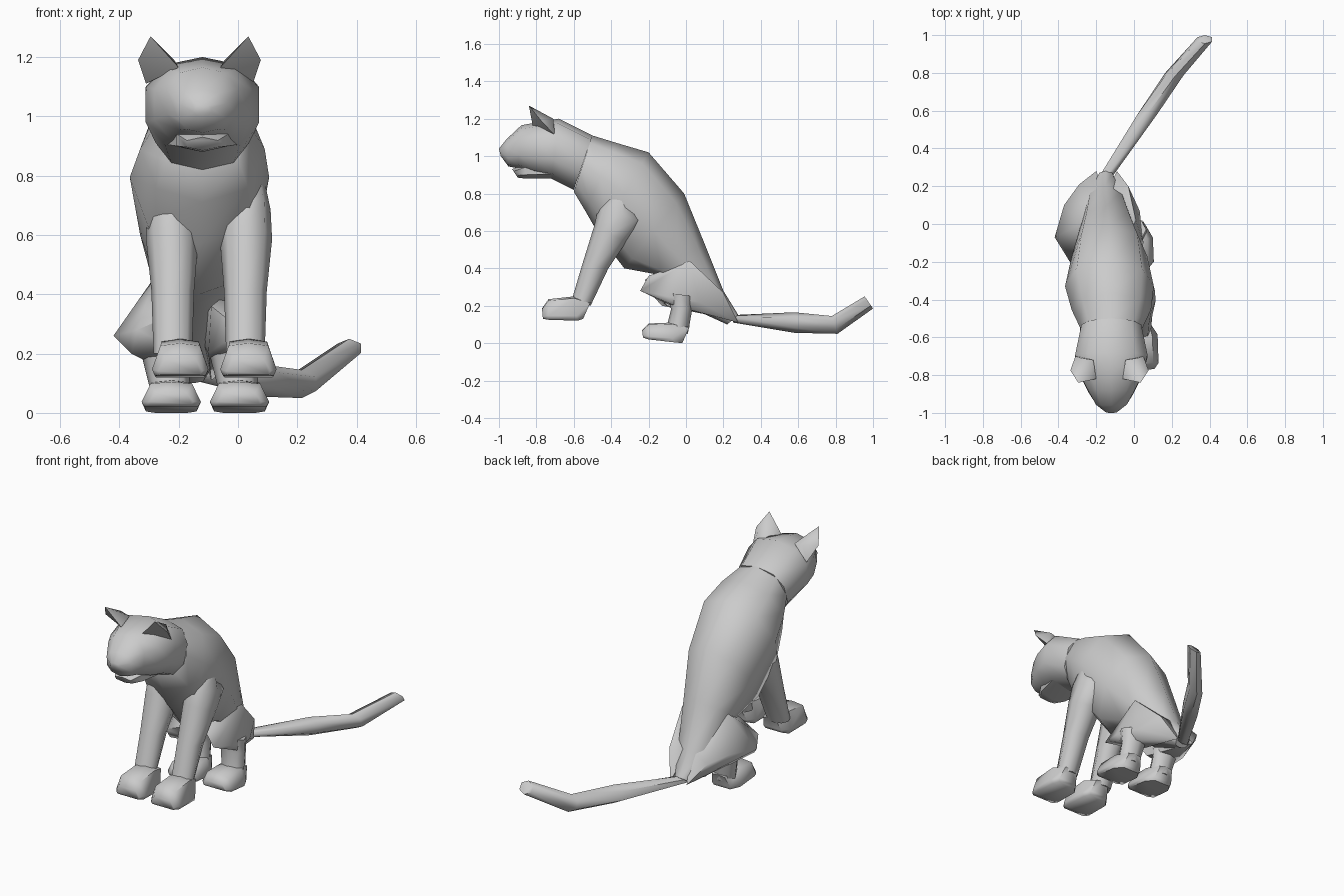
import bpy, bmesh, math

CX = -0.12  # centre line of head and torso


def finish(name, bm):
    bmesh.ops.recalc_face_normals(bm, faces=bm.faces)
    me = bpy.data.meshes.new(name)
    bm.to_mesh(me)
    bm.free()
    ob = bpy.data.objects.new(name, me)
    bpy.context.collection.objects.link(ob)
    return ob


def oval(n, p=1.0):
    """Rounded cross-section; p < 1 makes it squarer."""
    out = []
    for i in range(n):
        a = 2 * math.pi * i / n
        c, s = math.cos(a), math.sin(a)
        out.append((math.copysign(abs(s) ** p, s), math.copysign(abs(c) ** p, c)))
    return out


def loft(name, rings, profile):
    """Ring = (x, y1, z1, y2, z2, half width): the profile spans edge 1 to edge 2."""
    bm = bmesh.new()
    n, loops = len(profile), []
    for x, y1, z1, y2, z2, w in rings:
        loops.append([bm.verts.new((x + u * w,
                                    (y1 + y2) / 2 + v * (y1 - y2) / 2,
                                    (z1 + z2) / 2 + v * (z1 - z2) / 2))
                      for u, v in profile])
    for a, b in zip(loops, loops[1:]):
        for i in range(n):
            j = (i + 1) % n
            bm.faces.new((a[i], a[j], b[j], b[i]))
    bm.faces.new(loops[0])
    bm.faces.new(loops[-1])
    return finish(name, bm)


def hull(name, points):
    bm = bmesh.new()
    for p in points:
        bm.verts.new(p)
    bmesh.ops.convex_hull(bm, input=bm.verts)
    loose = [v for v in bm.verts if not v.link_faces]
    bmesh.ops.delete(bm, geom=loose, context='VERTS')
    return finish(name, bm)


PAW = [(-.9, -1), (.9, -1), (1, -.6), (.7, .85), (0, 1), (-.7, .85), (-1, -.6)]

# torso from neck to rump
loft("torso", [
    (CX, -.50, 1.11, -.60, .81, .165),
    (CX, -.37, 1.07, -.54, .71, .21),
    (CX - .01, -.20, 1.02, -.46, .57, .235),
    (CX - .01, -.01, .80, -.33, .40, .20),
    (CX - .02, .10, .53, -.17, .37, .15),
    (CX - .03, .20, .28, .0, .20, .11),
    (CX - .03, .28, .15, .22, .10, .045)], oval(8, .88))

# head and muzzle
loft("head", [
    (CX, -1.0, 1.04, -.99, 1.0, .03),
    (CX, -.96, 1.09, -.95, .945, .085),
    (CX, -.88, 1.165, -.90, .935, .125),
    (CX, -.80, 1.18, -.81, .90, .17),
    (CX, -.68, 1.20, -.72, .88, .20),
    (CX, -.50, 1.11, -.60, .82, .165)], oval(10, .85))

# lower jaw under the mouth
loft("jaw", [
    (CX, -.93, .93, -.90, .885, .06),
    (CX, -.86, .96, -.86, .88, .10),
    (CX, -.70, .98, -.70, .88, .14)], oval(6))

# ears, mirrored about the head centre
for side, sx in (("left", -1), ("right", 1)):
    ex = CX - .01
    hull(side + "_ear", [(ex + sx * a, b, c) for a, b, c in (
        (.165, -.84, 1.27), (.207, -.775, 1.19), (.18, -.70, 1.11),
        (.07, -.82, 1.165), (.085, -.72, 1.19), (.15, -.71, 1.20))])

# front legs, blending into the shoulders, and paws
for side, x, sx in (("left", -.22, -1), ("right", .025, 1)):
    loft(side + "_front_leg", [
        (x, -.62, .20, -.51, .20, .065),
        (x, -.555, .42, -.415, .40, .072),
        (x + sx * .002, -.49, .63, -.32, .54, .088),
        (x + sx * .005, -.47, .72, -.23, .65, .08),
        (x - sx * .01, -.40, .82, -.29, .74, .075)], oval(8, .9))
    px = -.195 if sx < 0 else .035
    loft(side + "_front_paw", [
        (px, -.77, .185, -.765, .13, .075),
        (px, -.735, .235, -.735, .125, .095),
        (px, -.60, .25, -.58, .12, .09),
        (px, -.51, .22, -.55, .13, .06)], PAW)

# hind legs and feet
for side, x in (("left", -.225), ("right", .005)):
    loft(side + "_hind_shin", [
        (x - .03, -.10, .27, .04, .25, .09),
        (x - .02, -.08, .18, .035, .19, .078),
        (x, -.11, .06, .01, .05, .065)], oval(8))
    loft(side + "_hind_foot", [
        (x, -.235, .07, -.23, .03, .075),
        (x, -.20, .105, -.20, .02, .10),
        (x, -.08, .11, -.07, .005, .095),
        (x, .02, .09, -.02, .0, .06)], PAW)

# haunches: the left knee is splayed outwards
hull("left_haunch", [
    (-.42, -.07, .26), (-.34, -.20, .28), (-.36, -.13, .20), (-.28, .0, .46),
    (-.20, -.22, .34), (-.37, .10, .28), (-.29, .21, .24), (-.20, .28, .12),
    (-.18, -.10, .20), (-.16, .18, .28)])
hull("right_haunch", [
    (.05, -.10, .25), (.01, -.245, .28), (.01, .02, .44), (-.03, .20, .27),
    (-.09, .28, .11), (-.10, -.08, .20), (.04, -.06, .20), (-.09, -.20, .36),
    (.03, .07, .22), (-.14, .18, .28)])

# tail lying back to the right with an upturned tip
loft("tail", [
    (-.15, .25, .15, .25, .11, .04),
    (.07, .58, .165, .58, .055, .06),
    (.215, .78, .145, .81, .05, .055),
    (.375, .955, .25, 1.0, .185, .045)], oval(6))

# smooth shading with the sharper creases kept
bpy.ops.object.select_all(action='SELECT')
bpy.context.view_layer.objects.active = bpy.data.objects["torso"]
bpy.ops.object.shade_smooth_by_angle(angle=math.radians(62))
